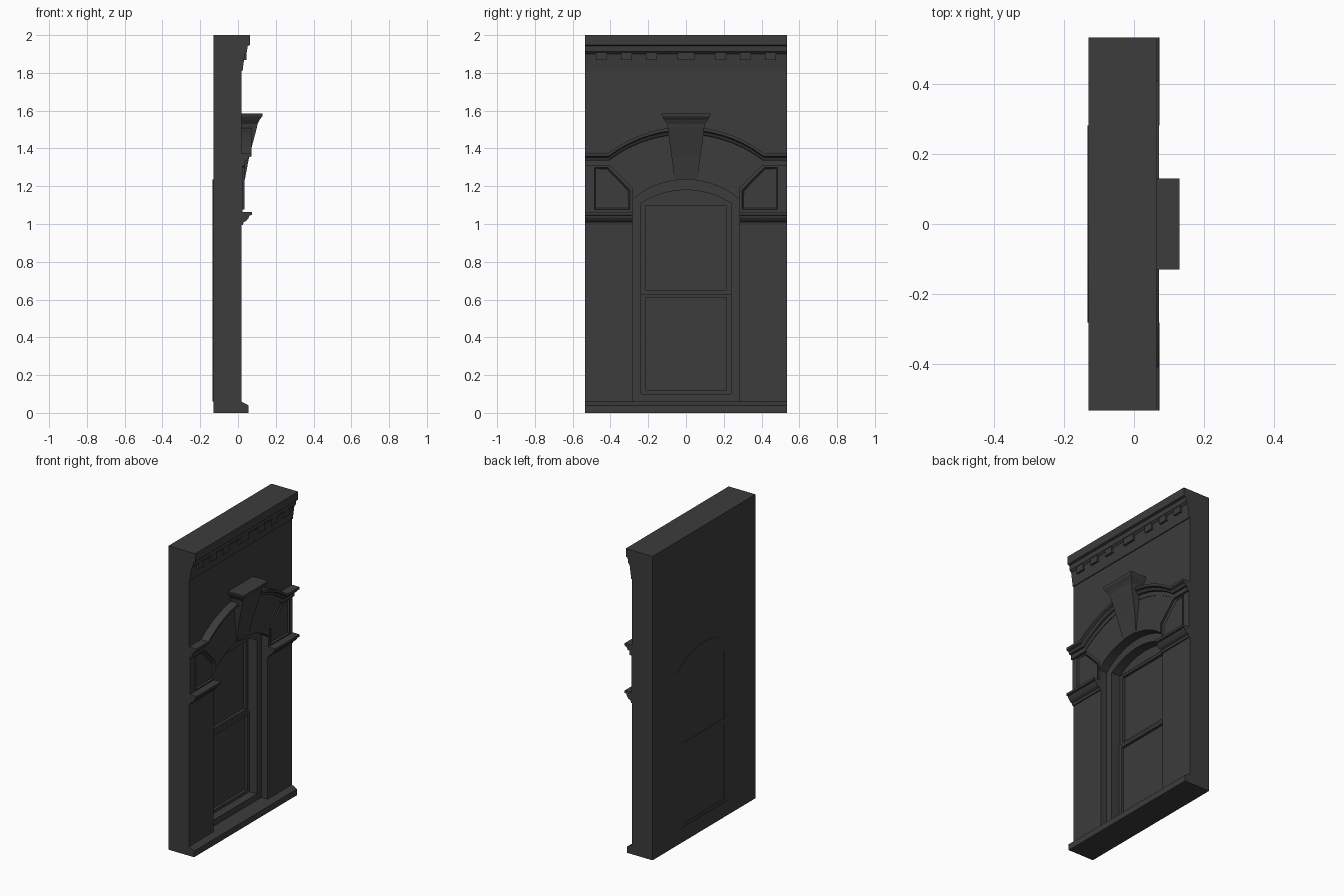
import bpy, bmesh, math

if "Cube" in bpy.data.objects:
    bpy.data.objects.remove(bpy.data.objects["Cube"], do_unlink=True)

stone = bpy.data.materials.new("dark grey stone")
stone.use_nodes = True
GREY = (0.045, 0.045, 0.045, 1)
stone.diffuse_color = GREY
stone.node_tree.nodes["Principled BSDF"].inputs["Base Color"].default_value = GREY

BACK, FACE, HALF = -0.131, 0.018, 0.535


def finish(name, bm):
    bmesh.ops.recalc_face_normals(bm, faces=bm.faces)
    mesh = bpy.data.meshes.new(name)
    bm.to_mesh(mesh)
    bm.free()
    mesh.materials.append(stone)
    obj = bpy.data.objects.new(name, mesh)
    bpy.context.collection.objects.link(obj)
    return obj


def loft(name, sections):
    """Skin a row of matching closed sections and cap both ends."""
    bm = bmesh.new()
    rings = [[bm.verts.new(p) for p in s] for s in sections]
    n = len(rings[0])
    for a, b in zip(rings, rings[1:]):
        for i in range(n):
            j = (i + 1) % n
            bm.faces.new((a[i], a[j], b[j], b[i]))
    bm.faces.new(rings[0])
    bm.faces.new(rings[-1])
    return finish(name, bm)


def plate(name, outline, x0, x1):
    """Extrude a (y, z) outline from x0 to x1."""
    return loft(name, [[(x, y, z) for y, z in outline] for x in (x0, x1)])


def box(name, x0, x1, y0, y1, z0, z1):
    return plate(name, [(y0, z0), (y1, z0), (y1, z1), (y0, z1)], x0, x1)


def moulding(name, profile, y0, y1):
    """Run an (x, z) profile along y."""
    return loft(name, [[(x, y, z) for x, z in profile] for y in (y0, y1)])


def arc(half, spring, crown, n=14):
    """Segmental arch from -half to +half as (y, z) points."""
    rise = crown - spring
    r = (half * half + rise * rise) / (2 * rise)
    a = math.asin(half / r)
    angles = [-a + 2 * a * i / n for i in range(n + 1)]
    return [(r * math.sin(t), crown - r + r * math.cos(t)) for t in angles]


# Wall with an arched opening
outer = arc(0.283, 1.13, 1.235)
inner = arc(0.237, 1.11, 1.18)
plate("wall", [(-HALF, 0.06), (-0.283, 0.06)] + outer +
      [(0.283, 0.06), (HALF, 0.06), (HALF, 2), (-HALF, 2)], BACK, FACE)

# Plinth with a sloped top
moulding("plinth", [(BACK, 0), (0.055, 0), (0.055, 0.04), (FACE, 0.06), (BACK, 0.06)],
         -HALF, HALF)

# Stepped window surround, its sill and the infill under the arch
plate("window_surround", [(-0.283, 0.06), (-0.237, 0.06)] + inner +
      [(0.237, 0.06), (0.283, 0.06)] + outer[::-1], -0.134, -0.027)
box("window_sill", -0.134, -0.027, -0.237, 0.237, 0.06, 0.1)
plate("arch_infill", inner, BACK, -0.09)


# Sashes: rails, stiles and a pane each
def sash(name, z0, z1, front, rail):
    w, s = 0.237, 0.022
    box(name + "_bottom_rail", BACK, front, -w, w, z0, z0 + rail)
    box(name + "_top_rail", BACK, front, -w, w, z1 - rail, z1)
    for side, label in ((-1, "right"), (1, "left")):
        ya, yb = sorted((side * w, side * (w - s)))
        box(name + "_" + label + "_stile", BACK, front, ya, yb, z0 + rail, z1 - rail)
    box(name + "_pane", -0.127, front - 0.018, s - w, w - s, z0 + rail, z1 - rail)


sash("lower_sash", 0.1, 0.63, -0.082, 0.02)
sash("upper_sash", 0.63, 1.115, -0.092, 0.02)

# Arched hood moulding with level ends
hood_path = [(-HALF, 1.375)] + arc(0.41, 1.375, 1.515) + [(HALF, 1.375)]
hood_profile = [(0, 0), (0.072, 0), (0.072, -0.016), (0.058, -0.022), (0.05, -0.038),
                (0.038, -0.04), (0.038, -0.068), (0, -0.068)]
loft("arched_hood", [[(x, y, z + dz) for x, dz in hood_profile] for y, z in hood_path])

# Flat arch face between opening and hood
hood_under = [(y, z - 0.06) for y, z in arc(0.41, 1.375, 1.515)]
plate("arch_face", outer + [(0.283, 1.19)] + hood_under[::-1] + [(-0.283, 1.19)], 0, 0.034)

# Keystone with a flared cap: (height, half width, front)
stages = [(1.235, 0.06, 0.036), (1.36, 0.077, 0.06), (1.51, 0.097, 0.1),
          (1.53, 0.1, 0.103), (1.55, 0.115, 0.113), (1.57, 0.127, 0.129), (1.585, 0.13, 0.131)]
loft("keystone", [[(0, -w, z), (x, -w, z), (x, w, z), (0, w, z)] for z, w, x in stages])

# Shoulder blocks, clipped panels and impost mouldings on both sides
impost = [(0, 0.995), (0.026, 0.995), (0.03, 1.01), (0.045, 1.018), (0.058, 1.035),
          (0.06, 1.045), (0.073, 1.048), (0.073, 1.063), (0, 1.063)]
panel = [(0.297, 1.078), (0.485, 1.078), (0.485, 1.3), (0.415, 1.3), (0.297, 1.18)]
for side, label in ((-1, "right"), (1, "left")):
    ya, yb = sorted((side * 0.283, side * HALF))
    box(label + "_shoulder", 0, 0.024, ya, yb, 1.06, 1.32)
    moulding(label + "_impost", impost, ya, yb)
    frame = plate(label + "_panel", [(side * y, z) for y, z in panel], 0, 0.034)
    bm = bmesh.new()
    bm.from_mesh(frame.data)
    front = [f for f in bm.faces if f.normal.x > 0.9]
    bmesh.ops.inset_individual(bm, faces=front, thickness=0.012, depth=-0.012)
    bm.to_mesh(frame.data)
    bm.free()

# Cornice and its row of blocks
cornice = [(0, 1.81), (0.024, 1.81), (0.026, 1.825), (0.036, 1.9), (0.048, 1.912),
           (0.05, 1.942), (0.064, 1.947), (0.064, 2), (0, 2)]
moulding("cornice", cornice, -HALF, HALF)
for i in range(-3, 4):
    w = 0.045 if i == 0 else 0.03
    y = i * 0.145 + (0.05 if i > 0 else -0.05 if i < 0 else 0) * (1 - abs(i) / 4)
    box("cornice_block_%d" % (i + 4), 0.01, 0.045, y - w, y + w, 1.868, 1.91)
